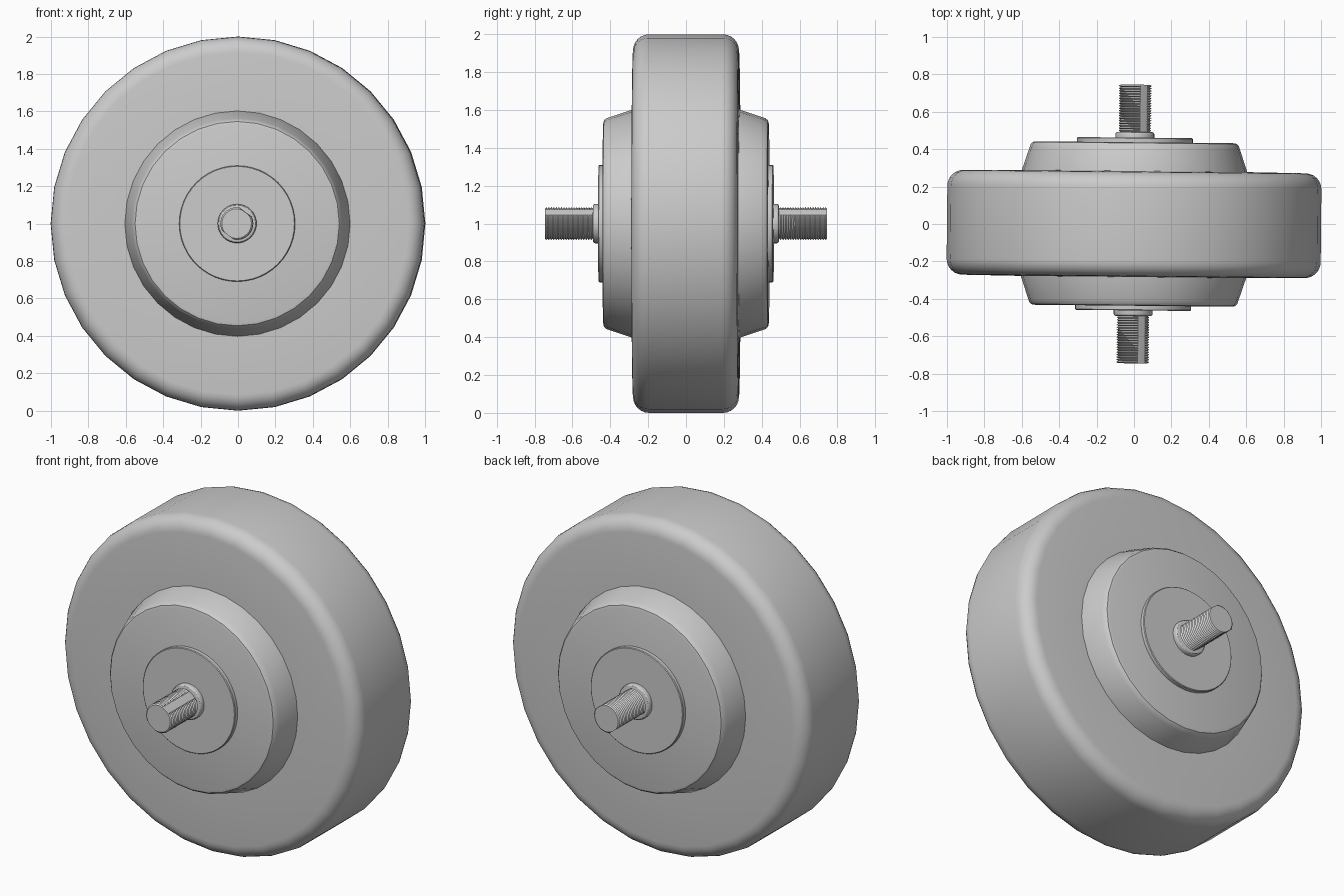
import bpy
import bmesh
import math
from mathutils import Matrix

cube = bpy.data.objects.get("Cube")
if cube:
    bpy.data.objects.remove(cube, do_unlink=True)

grey = bpy.data.materials.new("plain_grey")
grey.use_nodes = True
colour = (0.6, 0.6, 0.6, 1)
grey.diffuse_color = colour
grey.node_tree.nodes["Principled BSDF"].inputs["Base Color"].default_value = colour

# The axle runs front to back through the wheel centre, turned very slightly
PLACE = Matrix.Translation((0, 0, 1)) @ Matrix.Rotation(-0.01, 4, "Z")


def arc(radius, y, fillet, steps):
    """Rounded outer corner ending at the given radius and half width."""
    turns = [math.pi / 2 * i / steps for i in range(steps + 1)]
    return [(radius - fillet + fillet * math.cos(t),
             y - fillet + fillet * math.sin(t)) for t in turns]


def lathe(name, half, segments=32, phase=0.0, flat=None):
    """Turn a mirrored (radius, y) half profile around the axle."""
    profile = [(r, -y) for r, y in reversed(half)] + half
    bm = bmesh.new()
    rings = []
    for r, y in profile:
        ring = []
        for i in range(segments):
            a = phase + math.tau * i / segments
            x, z = r * math.cos(a), r * math.sin(a)
            if flat:
                # Press the section between two parallel flats
                nx, nz = math.cos(flat[0]), math.sin(flat[0])
                d = x * nx + z * nz
                push = max(-flat[1], min(flat[1], d)) - d
                x, z = x + push * nx, z + push * nz
            ring.append(bm.verts.new((x, y, z)))
        rings.append(ring)
    for low, high in zip(rings, rings[1:]):
        for i in range(segments):
            j = (i + 1) % segments
            bm.faces.new((low[i], low[j], high[j], high[i]))
    bm.faces.new(rings[0])
    bm.faces.new(rings[-1])
    bmesh.ops.recalc_face_normals(bm, faces=bm.faces)
    mesh = bpy.data.meshes.new(name)
    bm.to_mesh(mesh)
    bm.free()
    mesh.materials.append(grey)
    obj = bpy.data.objects.new(name, mesh)
    obj.matrix_world = PLACE
    bpy.context.collection.objects.link(obj)
    bpy.ops.object.select_all(action="DESELECT")
    obj.select_set(True)
    bpy.context.view_layer.objects.active = obj
    bpy.ops.object.shade_smooth_by_angle(angle=math.radians(30))
    return obj


# Wide tyre with rounded shoulders
lathe("tyre", arc(1.0, 0.28, 0.085, 6) + [(0.55, 0.284)], phase=math.pi / 2)

# Tapered hub with softened rim
lathe("hub", [(0.607, 0.27), (0.562, 0.405), (0.557, 0.42),
              (0.546, 0.433), (0.53, 0.437)])

# Thin bearing cover and its raised collar
lathe("bearing_cover", [(0.31, 0.435), (0.31, 0.458), (0.306, 0.462)], 48)
lathe("axle_collar", [(0.104, 0.45)] + arc(0.104, 0.492, 0.012, 3))

# Threaded axle with two parallel flats along its length
START, END, TURNS = 0.48, 0.745, 20
pitch = (END - START) / TURNS
thread = [(0.079, START)]
for k in range(TURNS):
    y = START + k * pitch
    thread += [(0.087, y + pitch * 0.5), (0.079, y + pitch)]
tilt = math.radians(53)
step = math.tau / 32
lathe("threaded_axle", thread, phase=tilt + step / 2,
      flat=(tilt, 0.087 * math.cos(step * 2.5)))
